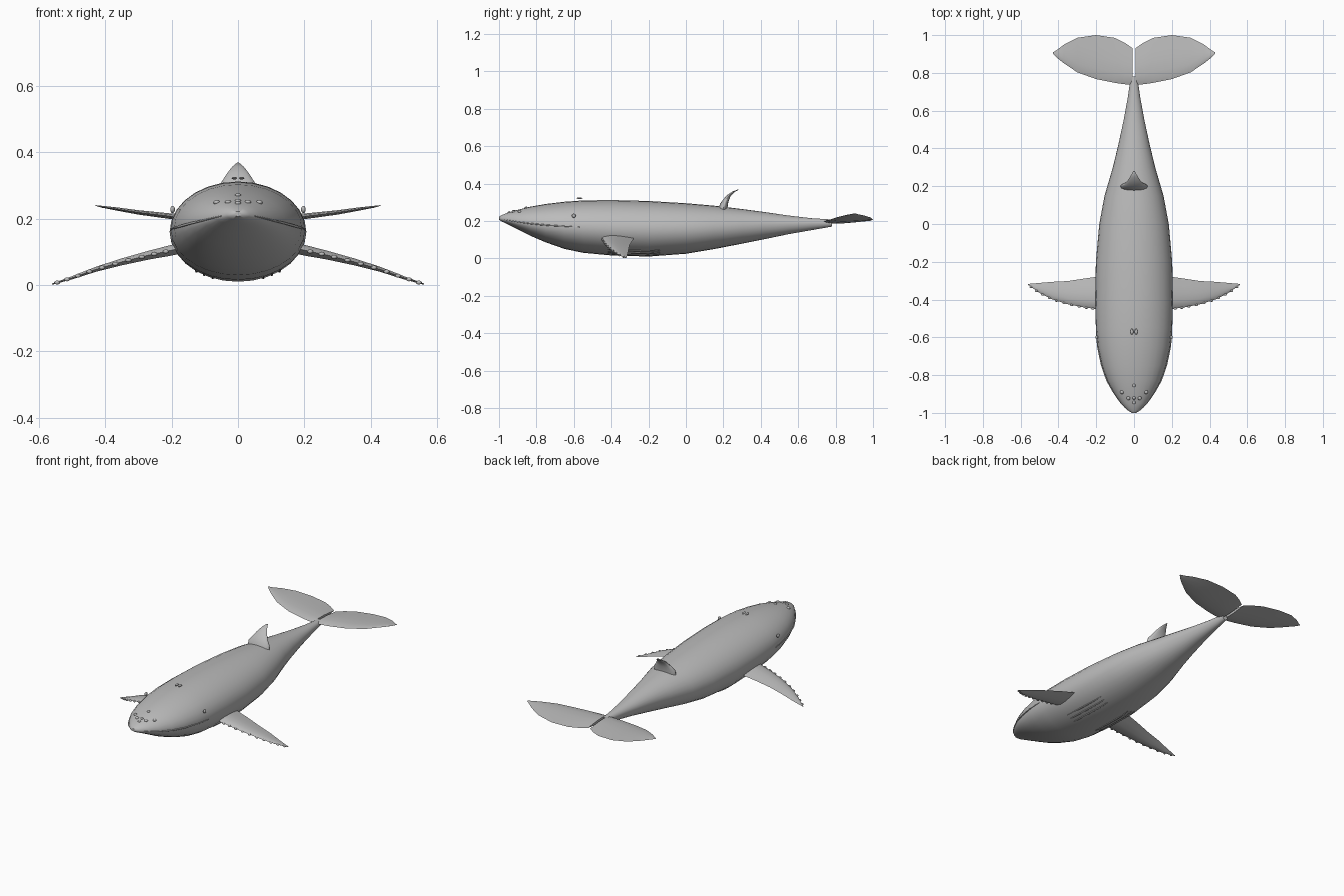
import bpy, bmesh, math
from mathutils import Vector

old = bpy.data.objects.get("Cube")
if old:
    bpy.data.objects.remove(old, do_unlink=True)


def material(name, rgb):
    m = bpy.data.materials.new(name)
    m.use_nodes = True
    m.diffuse_color = (*rgb, 1)
    m.node_tree.nodes["Principled BSDF"].inputs["Base Color"].default_value = (*rgb, 1)
    return m


GREY = material("whale grey", (0.5, 0.5, 0.5))


def finish(name, bm, angle=50):
    bmesh.ops.recalc_face_normals(bm, faces=bm.faces)
    mesh = bpy.data.meshes.new(name)
    bm.to_mesh(mesh)
    bm.free()
    mesh.materials.append(GREY)
    ob = bpy.data.objects.new(name, mesh)
    bpy.context.collection.objects.link(ob)
    bpy.ops.object.select_all(action='DESELECT')
    ob.select_set(True)
    bpy.context.view_layer.objects.active = ob
    bpy.ops.object.shade_smooth_by_angle(angle=math.radians(angle))
    return ob


def loft(name, rings, angle=50):
    """Skin a list of closed rings and cap both ends."""
    bm = bmesh.new()
    rows = [[bm.verts.new(p) for p in ring] for ring in rings]
    n = len(rows[0])
    for a, b in zip(rows, rows[1:]):
        for i in range(n):
            j = (i + 1) % n
            bm.faces.new((a[i], a[j], b[j], b[i]))
    bm.faces.new(rows[0])
    bm.faces.new(rows[-1])
    return finish(name, bm, angle)


# Body stations: y, half width, top z, widest z, bottom z
BODY = [
    (-1.0, .012, .222, .214, .207), (-.985, .035, .232, .211, .197),
    (-.95, .068, .245, .204, .181), (-.9, .103, .26, .195, .156),
    (-.83, .142, .277, .186, .12), (-.75, .17, .291, .178, .086),
    (-.65, .192, .303, .172, .051), (-.55, .202, .31, .167, .03),
    (-.4, .206, .312, .16, .016), (-.2, .202, .307, .155, .01),
    (0, .184, .295, .156, .025), (.15, .156, .282, .163, .05),
    (.3, .112, .264, .172, .079), (.42, .083, .248, .18, .103),
    (.55, .055, .229, .184, .13), (.67, .033, .215, .188, .151),
    (.78, .017, .208, .19, .17)]


def skin(y, a, out=0.0):
    """Point on the body at length y and angle a, pushed out a little."""
    for p, q in zip(BODY, BODY[1:]):
        if y <= q[0]:
            break
    t = (y - p[0]) / (q[0] - p[0])
    w, top, mid, low = (u + (v - u) * t for u, v in zip(p[1:], q[1:]))
    s = math.sin(a)
    h = top - mid if s > 0 else mid - low
    return Vector(((w + out) * math.cos(a), y, mid + (h + out) * s))


SEG = 28
loft("body", [[skin(st[0], math.tau * i / SEG) for i in range(SEG)] for st in BODY])

# Lens section shared by all fins: chord fraction, relative thickness
LENS = [(0, 0), (.08, .55), (.25, .95), (.5, .9), (.75, .5), (1, 0)]
LENS += [(c, -t) for c, t in LENS[-2:0:-1]]


def fin(name, rows, side=1):
    """Rows hold x, leading y, trailing y, z and half thickness."""
    rings = []
    for x, lead, trail, z, thick in rows:
        rings.append([Vector((side * x, lead + (trail - lead) * c, z + thick * t))
                      for c, t in LENS])
    loft(name, rings, 60)


FLIPPER = [(.15, -.455, -.272, .118, .019), (.2, -.45, -.28, .105, .017),
           (.27, -.441, -.29, .09, .014), (.35, -.425, -.302, .07, .011),
           (.43, -.4, -.306, .047, .008), (.5, -.365, -.312, .022, .005),
           (.56, -.323, -.317, .003, .002)]
FLUKE = [(.007, .737, .93, .198, .012), (.05, .74, .96, .199, .012),
         (.1, .747, .985, .201, .011), (.2, .767, 1.0, .207, .009),
         (.3, .803, .986, .219, .007), (.37, .85, .95, .23, .005),
         (.41, .882, .92, .236, .003), (.43, .902, .908, .24, .001)]

# Dorsal fin: broad, thin blade sweeping backwards
rings = []
for y, z, w, thick in [(.198, .262, .072, .022), (.203, .285, .07, .02),
                       (.213, .31, .05, .014), (.229, .335, .034, .009),
                       (.254, .356, .018, .005), (.28, .368, .004, .002)]:
    rings.append([Vector((w * math.cos(b), y + thick * math.sin(b),
                          z - thick * .4 * math.sin(b)))
                  for b in (math.tau * i / 16 for i in range(16))])
loft("dorsal_fin", rings, 60)


def bump(name, centre, size):
    """Small ellipsoid knob."""
    bm = bmesh.new()
    bmesh.ops.create_uvsphere(bm, u_segments=12, v_segments=8, radius=1)
    bmesh.ops.scale(bm, vec=size, verts=bm.verts)
    bmesh.ops.translate(bm, vec=centre, verts=bm.verts)
    finish(name, bm)


def ridge(name, points, radius):
    """Thin tapered tube along a path."""
    cu = bpy.data.curves.new(name, 'CURVE')
    cu.dimensions = '3D'
    cu.bevel_depth = radius
    cu.bevel_resolution = 1
    cu.use_fill_caps = True
    sp = cu.splines.new('POLY')
    sp.points.add(len(points) - 1)
    for i, p in enumerate(points):
        sp.points[i].co = (*p, 1)
        sp.points[i].radius = .4 + .6 * math.sin(math.pi * i / (len(points) - 1))
    cu.materials.append(GREY)
    bpy.context.collection.objects.link(bpy.data.objects.new(name, cu))


def crown(x, y):
    """Point on top of the body at x, y."""
    half = skin(y, 0).x
    return skin(y, math.acos(max(-1, min(1, x / half))))


for side, tag in ((1, "left"), (-1, "right")):
    fin(tag + "_flipper", FLIPPER, side)
    fin(tag + "_fluke", FLUKE, side)

    # Eye and blowhole
    bump(tag + "_eye", (side * .197, -.6, .228), (.007, .011, .011))
    bump(tag + "_blowhole", (side * .011, -.57, .322), (.008, .016, .004))

    # Knobs on the snout
    for i, (x, y) in enumerate([(.064, -.89), (.03, -.922)]):
        bump(f"{tag}_snout_knob_{i}", crown(side * x, y), (.01, .01, .007))

    # Knobs along the leading edge of the flipper
    for i, (p, q) in enumerate(zip(FLIPPER[1:-1], FLIPPER[2:])):
        for f in (.25, .75):
            x, y, _, z, _ = (u + (v - u) * f for u, v in zip(p, q))
            bump(f"{tag}_flipper_knob_{i}_{f}", (side * x, y, z), (.009, .006, .006))

    # Mouth seam along the widest line of the head
    up = 0 if side > 0 else math.pi
    ridge(tag + "_mouth_seam",
          [skin(-.97 + .4 * i / 14, up, .0005) for i in range(15)], .004)

    # Throat pleats under the chest
    for i, drop in enumerate((52, 60, 68)):
        a = -math.radians(drop if side > 0 else 180 - drop)
        ridge(f"{tag}_throat_pleat_{i}",
              [skin(-.42 + .28 * k / 10, a, .0005) for k in range(11)], .004)

# Knobs on the centre line of the snout
for i, y in enumerate((-.855, -.92, -.945)):
    bump(f"centre_snout_knob_{i}", crown(0, y), (.009, .009, .006))
